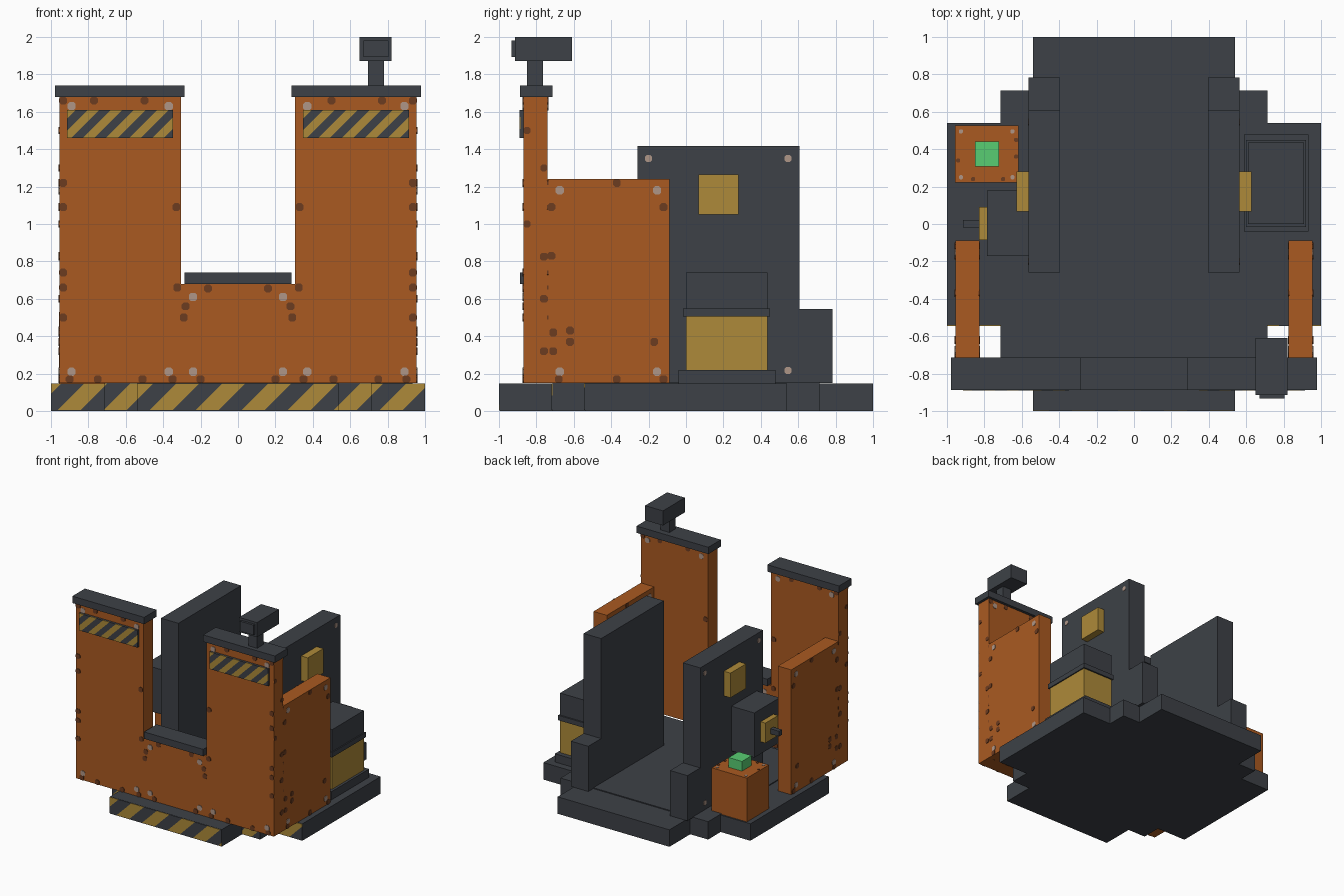
import bpy, bmesh, math
from mathutils import Vector

if "Cube" in bpy.data.objects:
    bpy.data.objects.remove(bpy.data.objects["Cube"])


def material(name, rgb):
    m = bpy.data.materials.new(name)
    m.diffuse_color = (*rgb, 1)
    m.use_nodes = True
    m.node_tree.nodes["Principled BSDF"].inputs["Base Color"].default_value = m.diffuse_color
    return m


ORANGE = material("orange paint", (0.402, 0.102, 0.0152))
DARK = material("dark steel", (0.047, 0.053, 0.063))
YELLOW = material("mustard yellow", (0.42, 0.255, 0.041))
RUST = material("rust brown", (0.150, 0.045, 0.0144))
BOLT = material("pale bolt", (0.43, 0.305, 0.242))
GREEN = material("signal green", (0.098, 0.61, 0.171))


def finish(bm, name, *mats):
    bmesh.ops.recalc_face_normals(bm, faces=bm.faces[:])
    me = bpy.data.meshes.new(name)
    bm.to_mesh(me)
    bm.free()
    for m in mats:
        me.materials.append(m)
    ob = bpy.data.objects.new(name, me)
    bpy.context.collection.objects.link(ob)
    return ob


def add_box(bm, x, y, z):
    vs = bmesh.ops.create_cube(bm, size=1)["verts"]
    for v in vs:
        v.co = Vector([(r[0] + r[1]) / 2 + c * (r[1] - r[0])
                       for c, r in zip(v.co, (x, y, z))])


def box(name, mat, x, y, z):
    bm = bmesh.new()
    add_box(bm, x, y, z)
    return finish(bm, name, mat)


def prism(name, mat, outline, move):
    """Extrude a closed outline along a vector."""
    bm = bmesh.new()
    f = bm.faces.new([bm.verts.new(p) for p in outline])
    ext = bmesh.ops.extrude_face_region(bm, geom=[f])["geom"]
    for v in ext:
        if isinstance(v, bmesh.types.BMVert):
            v.co += Vector(move)
    return finish(bm, name, mat)


def hazard(name, x, y, z, period, phase):
    """Thin plate cut by slanted planes into alternating stripes."""
    bm = bmesh.new()
    add_box(bm, x, y, z)
    half = period / 2
    k0 = math.floor((x[0] - z[1] - phase) / half)
    k1 = math.ceil((x[1] - z[0] - phase) / half)
    for k in range(k0, k1 + 1):
        bmesh.ops.bisect_plane(bm, geom=bm.verts[:] + bm.edges[:] + bm.faces[:],
                               plane_co=(phase + k * half, 0, 0), plane_no=(1, 0, -1))
    for f in bm.faces:
        c = f.calc_center_median()
        f.material_index = math.floor((c.x - c.z - phase) / half) % 2
    return finish(bm, name, YELLOW, DARK)


def marks(name, mat, axis, level, points, size):
    """Thin eight-sided patches on a plane x, y or z = level."""
    bm = bmesh.new()
    t, r, c = 0.004, size / 2, size / 4
    ring = [(r, c), (c, r), (-c, r), (-r, c), (-r, -c), (-c, -r), (c, -r), (r, -c)]
    for a, b in points:
        ends = []
        for d in (-t, t):
            loop = []
            for u, v in ring:
                p = [a + u, b + v]
                p.insert(axis, level + d)
                loop.append(bm.verts.new(p))
            bm.faces.new(loop)
            ends.append(loop)
        for i in range(8):
            j = (i + 1) % 8
            bm.faces.new((ends[0][i], ends[0][j], ends[1][j], ends[1][i]))
    return finish(bm, name, mat)


# Stepped base slab
quarter = [(0.54, 0.996), (0.54, 0.713), (0.713, 0.713), (0.713, 0.54), (1, 0.54)]
half = quarter + [(x, -y) for x, y in reversed(quarter)]
outline = half + [(-x, y) for x, y in reversed(half)]
prism("base", DARK, [(x, y, 0.0) for x, y in outline], (0, 0, 0.148))
box("base_back_lip", DARK, (-0.54, 0.54), (0.9, 1.0), (0, 0.148))
box("floor_plate", DARK, (-0.713, 0.713), (-0.713, 0.713), (0.14, 0.156))

# Striped front edges of the base
hazard("base_stripes_center", (-0.54, 0.54), (-1.0, -0.995), (0.005, 0.146), 0.246, -0.97)
for s, side in ((-1, "left"), (1, "right")):
    for n, a, b, y in (("inner", 0.54, 0.713, -0.713), ("outer", 0.713, 1.0, -0.54)):
        hazard(f"base_stripes_{n}_{side}", tuple(sorted((s * a, s * b))),
               (y - 0.005, y + 0.001), (0.005, 0.146), 0.246, -0.97)

# U-shaped front wall with cap rails
wall = [(-0.955, 0.15), (0.955, 0.15), (0.955, 1.69), (0.305, 1.69),
        (0.305, 0.68), (-0.305, 0.68), (-0.305, 1.69), (-0.955, 1.69)]
prism("front_wall", ORANGE, [(x, -0.87, z) for x, z in wall], (0, 0.13, 0))
box("middle_cap", DARK, (-0.285, 0.285), (-0.888, -0.715), (0.68, 0.74))

# Patch positions: (x, z) on the front wall, (y, z) on the side walls
tower_rust = [(0.935, 1.66), (0.77, 1.66), (0.5, 1.66), (0.935, 1.22), (0.935, 1.09),
              (0.33, 1.09), (0.935, 0.74), (0.935, 0.66), (0.325, 0.66), (0.935, 0.5),
              (0.29, 0.5), (0.28, 0.56), (0.16, 0.655), (0.9, 0.17), (0.75, 0.17),
              (0.51, 0.17), (0.35, 0.17), (0.2, 0.17)]
tower_bolt = [(0.89, 0.21), (0.37, 0.21), (0.24, 0.21), (0.24, 0.61), (0.89, 1.63), (0.37, 1.63)]
side_rust = [(-0.72, 1.09), (-0.37, 1.22), (-0.12, 1.09), (-0.76, 0.825), (-0.72, 0.83),
             (-0.76, 0.6), (-0.71, 0.42), (-0.76, 0.32), (-0.71, 0.32), (-0.62, 0.37),
             (-0.62, 0.43), (-0.17, 0.37), (-0.37, 0.17), (-0.68, 0.17), (-0.12, 0.17)]
side_bolt = [(-0.675, 1.18), (-0.155, 1.18), (-0.675, 0.21), (-0.155, 0.21)]

for s, side in ((-1, "left"), (1, "right")):
    def span(a, b):
        return tuple(sorted((s * a, s * b)))

    # Tower cap, hazard panel and side wall
    box(f"tower_cap_{side}", DARK, span(0.285, 0.978), (-0.888, -0.715), (1.68, 1.74))
    box(f"panel_back_{side}", DARK, span(0.348, 0.913), (-0.886, -0.865), (1.46, 1.61))
    hazard(f"hazard_panel_{side}", span(0.348, 0.913), (-0.891, -0.885), (1.46, 1.61),
           0.124, s * 0.63 - 0.63 - 1.03)
    box(f"side_wall_{side}", ORANGE, span(0.827, 0.955), (-0.75, -0.088), (0.15, 1.24))

    # Rust and bolts on both faces of the walls
    for lvl, where in ((-0.87, "front"), (-0.74, "back")):
        marks(f"{where}_rust_{side}", RUST, 1, lvl, [(s * x, z) for x, z in tower_rust], 0.042)
        marks(f"{where}_bolts_{side}", BOLT, 1, lvl, [(s * x, z) for x, z in tower_bolt], 0.044)
    for lvl, where in ((0.955, "outer"), (0.827, "inner")):
        marks(f"side_{where}_rust_{side}", RUST, 0, s * lvl, side_rust, 0.042)
        marks(f"side_{where}_bolts_{side}", BOLT, 0, s * lvl, side_bolt, 0.044)
    marks(f"tower_edge_rust_{side}", RUST, 0, s * 0.955,
          [(-0.85, 1.5), (-0.76, 1.3), (-0.85, 1.0)], 0.036)

    # Tall inner wall, low rear post and its yellow box
    box(f"inner_wall_{side}", DARK, span(0.395, 0.563), (-0.258, 0.607), (0.15, 1.418))
    box(f"rear_post_{side}", DARK, span(0.395, 0.563), (0.60, 0.784), (0.15, 0.545))
    box(f"wall_box_{side}", YELLOW, span(0.56, 0.627), (0.067, 0.282), (1.05, 1.265))
    marks(f"inner_wall_bolts_{side}", BOLT, 0, s * 0.563,
          [(-0.2, 1.35), (0.545, 1.35), (0.545, 0.217)], 0.038)

# Camera on the right tower
box("camera_post", DARK, (0.695, 0.78), (-0.85, -0.765), (1.73, 1.88))
box("camera_head", DARK, (0.65, 0.822), (-0.913, -0.61), (1.872, 2.0))
box("camera_lens", DARK, (0.672, 0.805), (-0.933, -0.905), (1.893, 1.98))

# Generator on the right
box("generator_foot", DARK, (0.587, 0.932), (-0.04, 0.478), (0.145, 0.22))
box("generator_body", YELLOW, (0.61, 0.91), (0.0, 0.437), (0.215, 0.51))
box("generator_rim", DARK, (0.6, 0.92), (-0.015, 0.45), (0.505, 0.548))
box("generator_top", DARK, (0.61, 0.91), (0.0, 0.437), (0.54, 0.74))

# Crate with signal light on the left
box("crate", ORANGE, (-0.957, -0.617), (0.222, 0.527), (0.145, 0.53))
box("signal_light", GREEN, (-0.85, -0.722), (0.308, 0.442), (0.52, 0.615))
marks("crate_bolts", BOLT, 2, 0.53,
      [(x, y) for x in (-0.925, -0.65) for y in (0.25, 0.495)], 0.022)
marks("crate_rust", RUST, 2, 0.53,
      [(-0.94, 0.34), (-0.63, 0.36), (-0.86, 0.24), (-0.7, 0.24), (-0.63, 0.45)], 0.022)

# Control cabinet with lever on the left inner wall
box("cabinet", DARK, (-0.785, -0.555), (-0.172, 0.178), (0.53, 0.92))
box("cabinet_panel", YELLOW, (-0.83, -0.78), (-0.085, 0.09), (0.635, 0.81))
box("cabinet_lever", DARK, (-0.915, -0.82), (-0.018, 0.022), (0.69, 0.735))
